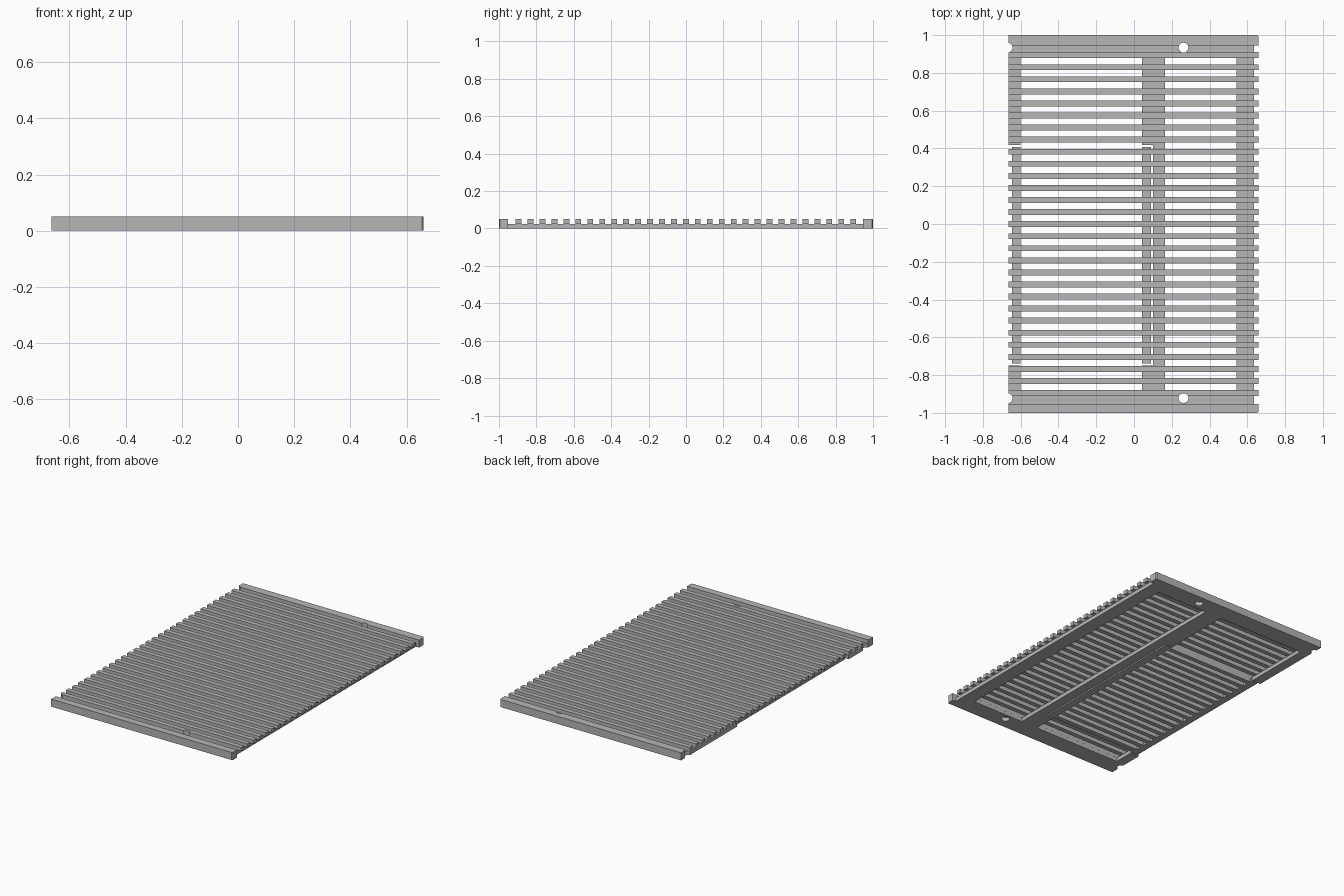
import bpy, bmesh

if "Cube" in bpy.data.objects:
    bpy.data.objects.remove(bpy.data.objects["Cube"])

H, FLOOR = 0.05, 0.025          # total height, height of the lower frame
LEFT, RIGHT = -0.664, 0.66      # slat ends
PITCH, SLAT_W = 0.0639, 0.031

grey = bpy.data.materials.new("light_grey")
grey.diffuse_color = (0.47, 0.47, 0.47, 1)
grey.use_nodes = True
grey.node_tree.nodes["Principled BSDF"].inputs["Base Color"].default_value = grey.diffuse_color


def prism(name, outlines, z0, z1):
    """Extrude one or more xy outlines into a single object."""
    bm = bmesh.new()
    for pts in outlines:
        face = bm.faces.new([bm.verts.new((x, y, z0)) for x, y in pts])
        ext = bmesh.ops.extrude_face_region(bm, geom=[face])
        for v in ext["geom"]:
            if isinstance(v, bmesh.types.BMVert):
                v.co.z = z1
    bmesh.ops.recalc_face_normals(bm, faces=bm.faces)
    mesh = bpy.data.meshes.new(name)
    bm.to_mesh(mesh)
    bm.free()
    obj = bpy.data.objects.new(name, mesh)
    bpy.context.collection.objects.link(obj)
    mesh.materials.append(grey)
    return obj


def rect(x0, x1, y0, y1):
    return [(x0, y0), (x1, y0), (x1, y1), (x0, y1)]


def drill(obj, cutters):
    for c in cutters:
        mod = obj.modifiers.new("hole", "BOOLEAN")
        mod.operation, mod.object, mod.solver = "DIFFERENCE", c, "EXACT"


# Screw hole cutters
holes = {1: [], -1: []}
for side, y in ((1, 0.934), (-1, -0.922)):
    for x in (-0.669, 0.262):
        bpy.ops.mesh.primitive_cylinder_add(vertices=24, radius=0.026, depth=0.2,
                                            location=(x, y, 0.025))
        cutter = bpy.context.object
        cutter.name = "hole_cutter"
        cutter.hide_render = True
        cutter.display_type = "WIRE"
        holes[side].append(cutter)

# End frames and the raised bars along their outer edges
c = 0.006
for side, label, inner in ((1, "back", 0.946), (-1, "front", 0.952)):
    frame = prism(label + "_frame", [rect(LEFT, 0.636, side * 0.88, side * 0.998)], 0, FLOOR)
    bar = prism(label + "_bar", [[(LEFT, side * inner), (RIGHT, side * inner),
                                  (RIGHT, side * (1 - c)), (RIGHT - c, side),
                                  (LEFT, side)]], 0, H)
    drill(frame, holes[side])
    drill(bar, holes[side])

# Lengthwise rails, split around the hatch
HATCH_Y0, HATCH_Y1 = -0.738, 0.408
prism("right_rail", [rect(0.543, 0.636, -0.882, 0.882)], 0, FLOOR)
prism("middle_rail", [rect(0.1, 0.164, -0.882, 0.882),
                      rect(0.042, 0.1, 0.418, 0.882),
                      rect(0.042, 0.1, -0.882, -0.748)], 0, FLOOR)
prism("left_rail", [rect(LEFT, -0.6, 0.418, 0.882),
                    rect(LEFT, -0.6, -0.882, -0.748)], 0, FLOOR)
prism("hatch_rails", [rect(0.042, 0.09, HATCH_Y0, HATCH_Y1),
                      rect(-0.646, -0.6, HATCH_Y0, HATCH_Y1)], 0, FLOOR)

# Cross slats, with deeper ribs below those over the hatch
slats, ribs = [], []
for i in range(29):
    y = 0.894 - i * PITCH
    y0, y1 = y - SLAT_W / 2, y + SLAT_W / 2
    outline = rect(LEFT, RIGHT, y0, y1)
    if i in (0, 28):
        side = 1 if i == 0 else -1
        drill(prism("end_slat", [outline], FLOOR, H), holes[side])
    else:
        slats.append(outline)
    if HATCH_Y0 < y < HATCH_Y1:
        ribs.append(rect(-0.6, 0.042, y0, y1))
prism("slats", slats, FLOOR, H)
prism("hatch_ribs", ribs, 0.0, FLOOR)
